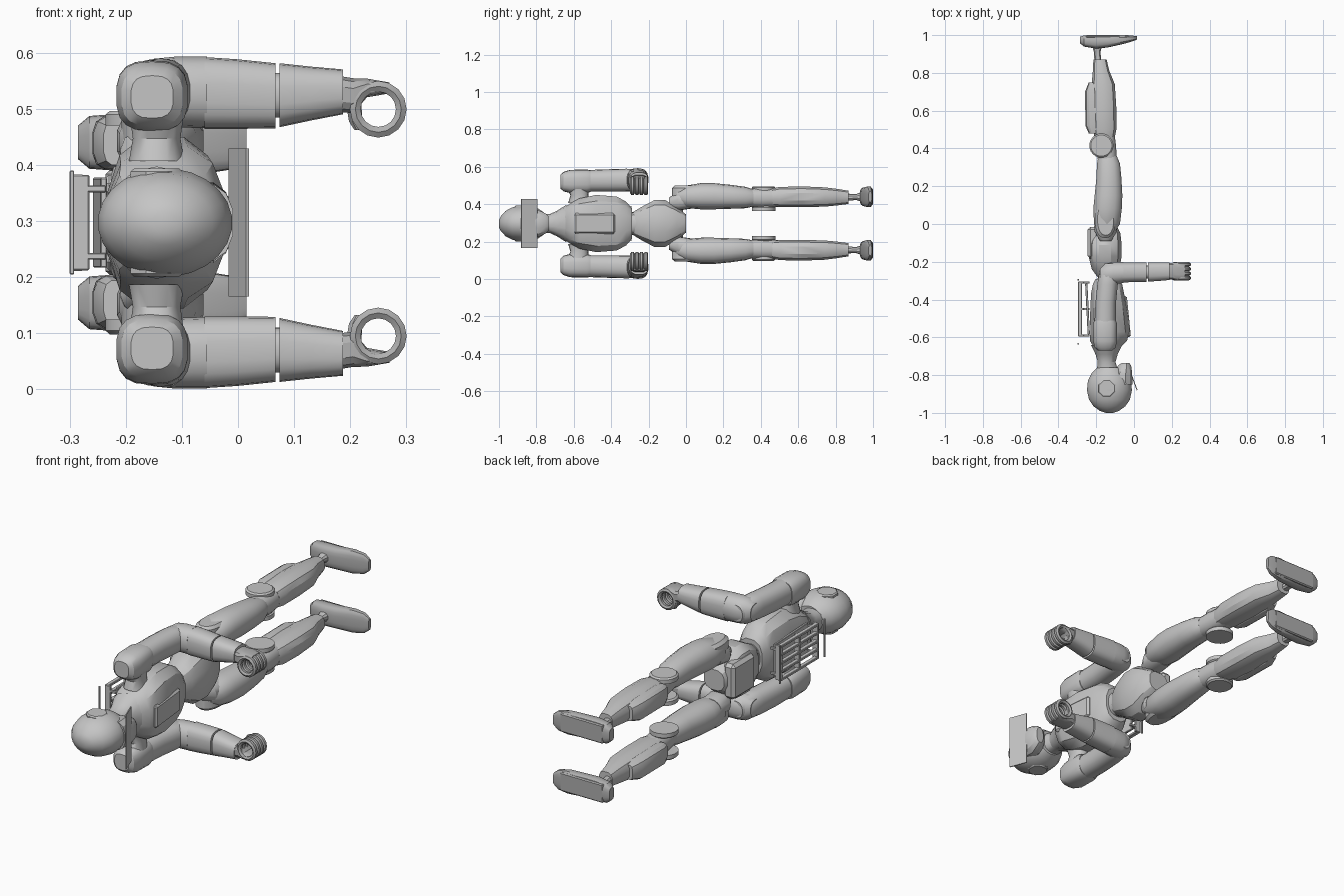
import bpy, bmesh, math
from mathutils import Vector

cube = bpy.data.objects.get("Cube")
if cube:
    bpy.data.objects.remove(cube, do_unlink=True)

# All part sizes are in hundredths; z is measured from the body's mid-plane.
UNIT = 0.01
MID = 29.7


def material(name, value):
    mat = bpy.data.materials.new(name)
    mat.use_nodes = True
    colour = (value, value, value, 1)
    mat.diffuse_color = colour
    mat.node_tree.nodes["Principled BSDF"].inputs["Base Color"].default_value = colour
    return mat


SHELL = material("light grey shell", 0.56)
DARK = material("mid grey grip", 0.43)


def finish(bm, name, mat, side=1, angle=30):
    """Scale, optionally mirror across the mid-plane, and link the part."""
    for v in bm.verts:
        v.co = Vector((v.co.x, v.co.y, MID + side * v.co.z)) * UNIT
    bmesh.ops.recalc_face_normals(bm, faces=bm.faces)
    mesh = bpy.data.meshes.new(name)
    bm.to_mesh(mesh)
    bm.free()
    mesh.materials.append(mat)
    obj = bpy.data.objects.new(name, mesh)
    bpy.context.collection.objects.link(obj)
    bpy.ops.object.select_all(action='DESELECT')
    obj.select_set(True)
    bpy.context.view_layer.objects.active = obj
    bpy.ops.object.shade_smooth_by_angle(angle=math.radians(angle))
    return obj


def loft(name, axis, sections, side=1, sides=18, power=2.3, mat=SHELL):
    """Skin rounded cross-sections (position, centre a, centre b, radius a, radius b)."""
    order = {'x': (0, 1, 2), 'y': (1, 0, 2), 'z': (2, 0, 1)}[axis]
    bm = bmesh.new()
    rings = []
    for t, a, b, ra, rb in sections:
        ring = []
        for i in range(sides):
            ang = math.tau * (i + 0.5) / sides
            c, s = math.cos(ang), math.sin(ang)
            co = [0, 0, 0]
            co[order[0]] = t
            co[order[1]] = a + ra * math.copysign(abs(c) ** (2 / power), c)
            co[order[2]] = b + rb * math.copysign(abs(s) ** (2 / power), s)
            ring.append(bm.verts.new(co))
        rings.append(ring)
    for low, high in zip(rings, rings[1:]):
        for i in range(sides):
            j = (i + 1) % sides
            bm.faces.new((low[i], low[j], high[j], high[i]))
    bm.faces.new(rings[0])
    bm.faces.new(rings[-1])
    return finish(bm, name, mat, side)


def disc(name, x, y, z, radius, depth, side=1, sides=20, mat=SHELL):
    """Short round plate with a softened rim, facing sideways."""
    rim = radius * 0.88
    return loft(name, 'z', [(z - depth, x, y, radius, radius),
                            (z + depth * 0.5, x, y, radius, radius),
                            (z + depth, x, y, rim, rim)], side, sides, 2, mat)


def box(name, x, y, z, size, tilt=0, bevel=0.2, side=1, mat=SHELL):
    bm = bmesh.new()
    bmesh.ops.create_cube(bm, size=1)
    bmesh.ops.scale(bm, vec=size, verts=bm.verts)
    if bevel:
        bmesh.ops.bevel(bm, geom=bm.edges[:], offset=bevel, segments=1, affect='EDGES')
    for v in bm.verts:
        c, s = math.cos(tilt), math.sin(tilt)
        v.co = (x + c * v.co.x - s * v.co.y, y + s * v.co.x + c * v.co.y, z + v.co.z)
    return finish(bm, name, mat, side)


def finger(name, x, y, z, major, minor, side):
    """Curled finger: a closed ring around the y axis."""
    bm = bmesh.new()
    count, inner = 16, 6
    rings = []
    for i in range(count):
        a = math.tau * i / count
        ring = []
        for k in range(inner):
            b = math.tau * (k + 0.5) / inner
            r = major + minor * math.cos(b)
            ring.append(bm.verts.new((x + r * math.cos(a), y + minor * 1.1 * math.sin(b),
                                      z + r * math.sin(a))))
        rings.append(ring)
    for i in range(count):
        p, q = rings[i], rings[(i + 1) % count]
        for k in range(inner):
            m = (k + 1) % inner
            bm.faces.new((p[k], p[m], q[m], q[k]))
    finish(bm, name, DARK, side)


# Head, jaw and brim
loft("helmet", 'y', [(-100, -13, 0, 2, 2), (-99, -13, 0, 5, 4), (-96.5, -13, 0, 8.5, 6.8),
                     (-93, -13, 0, 10.9, 8.7), (-88, -13, 0, 12, 9.7), (-83, -13, 0, 11.5, 9.4),
                     (-79, -13, 0, 9.5, 8), (-76, -13, 0, 6.5, 6)], sides=24, power=2)
loft("jaw_guard", 'y', [(-85, -6, 0, 5.3, 7), (-79, -6, 0, 5.2, 7.4),
                        (-75, -5, 0, 3.6, 5.5), (-73.5, -4.5, 0, 2, 4)], sides=12)
box("visor_brim", 0.1, -83.8, 0, (0.5, 9, 26.4), tilt=0.36, bevel=0)
loft("neck", 'y', [(-79, -14, 0, 6, 5.5), (-73, -14.5, 0, 4.8, 5), (-69, -14.5, 0, 6, 6.8),
                   (-64, -14.5, 0, 8.5, 10)], sides=14)

# Torso: faceted chest, waist and pelvis
loft("chest", 'y', [(-66, -14.5, 0, 6.5, 8), (-62, -13.5, 0, 10, 11), (-57, -12.7, 0, 10.7, 13.8),
                    (-48, -13.3, 0, 10.2, 15.7), (-37, -14, 0, 9, 14.8),
                    (-32, -14, 0, 8, 12), (-29, -14, 0, 6.5, 8.5)], sides=12, power=2.6)
box("breast_plate", -3.8, -49, 0, (2.2, 22, 11), tilt=0.1, bevel=0.9)
loft("waist", 'y', [(-31, -14, 0, 5.5, 6.6), (-26, -14, 0, 5, 5.6), (-21, -14.5, 0, 6.5, 7.5)])
loft("pelvis", 'y', [(-28, -14.5, 0, 5, 6.5), (-24, -15, 0, 7.5, 9), (-17, -15.3, 0, 9, 12.8),
                     (-11, -15.3, 0, 9, 12.8), (-5, -15, 0, 8, 9), (0, -15, 0, 5.5, 5)],
     sides=12, power=2.6)
box("rear_hip_plate", -21.5, -10, 0, (6, 17, 17), bevel=1.5)

# Back rack: mounting panel, slats and end bars
box("rack_panel", -24.6, -45, 0, (1.2, 27, 16), tilt=0.05)
for i in range(5):
    box(f"rack_slat_{i}", -28.6, -45, -8 + 4 * i, (2, 29, 1.2))
for y in (-59, -45, -31):
    box("rack_end_bar", -28, y, 0, (3, 1.2, 17))
    for z in (-6, 6):
        box("rack_post", -25.5, y, z, (4, 1.2, 1.2))
for y in (-63.5, -29.5):
    box("rack_rod", -29.6, y, 0, (0.8, 0.8, 18.5), bevel=0.15)

# Limbs, built once for each side
for label, s in (("left", 1), ("right", -1)):
    disc(label + "_ear_cap", -14.5, -87, 8.6, 5, 1, s, sides=8)

    # Arm reaching forward, with a bent elbow
    loft(label + "_shoulder_joint", 'z', [(11, -14.5, -57, 5, 6), (15, -14.5, -57, 4.3, 4.8),
                                          (20, -14.5, -58, 5, 6)], s)
    loft(label + "_shoulder_cap", 'y', [(-67, -15.3, 22.4, 3.8, 3.8), (-65.5, -15.3, 22.4, 5.5, 5.2),
                                        (-62, -15.3, 22.5, 6.4, 6.2), (-53, -15.3, 22.6, 6.4, 6.3),
                                        (-51, -15.3, 22.7, 5.8, 5.8)], s, power=2.8)
    loft(label + "_upper_arm", 'y', [(-53, -15.3, 22.8, 5.7, 5.8), (-42, -15, 23, 5.5, 6),
                                     (-32, -14, 23.2, 5.5, 6.1), (-25, -13, 23.2, 5.4, 5.9),
                                     (-21, -12, 23.2, 3.5, 4)], s)
    loft(label + "_elbow", 'x', [(-18, -27, 23.2, 3.5, 4), (-15, -26.5, 23.3, 5.6, 5.9),
                                 (-11, -26, 23.3, 6, 6.3), (-5.5, -25.7, 23.2, 5.6, 6.4)], s)
    loft(label + "_forearm", 'x', [(-6, -25.6, 23.1, 5.4, 6.4), (0, -25.5, 22.9, 5.3, 6.2),
                                   (6.7, -25.5, 22.6, 5.2, 5.8)], s, power=2.8)
    loft(label + "_wrist_core", 'x', [(6, -25.5, 22.7, 3.5, 4), (9, -25.5, 22.7, 3.5, 4)], s)
    loft(label + "_gauntlet", 'x', [(7.4, -25.4, 22.7, 5.2, 5.7), (13, -25.2, 23, 5, 4.8),
                                    (18.7, -25, 23.3, 4.7, 4)], s, power=2.8)
    loft(label + "_palm", 'x', [(17.5, -25, 23, 4.2, 3.3), (20.5, -25, 22.6, 4.6, 3.2),
                                (23, -25, 24, 4.6, 1.7), (27, -25, 24, 4.2, 1)],
         s, sides=12, power=3, mat=DARK)
    for i in range(4):
        finger(f"{label}_finger_{i}", 25, -28.6 + 2.4 * i, 20.2, 4.1, 1.1, s)
    loft(label + "_thumb", 'z', [(16.5, 21.5, -22, 0.8, 1), (18, 21, -22, 1.3, 1.5),
                                 (22, 20.5, -22.5, 1.5, 1.8)], s, sides=8, mat=DARK)

    # Leg
    loft(label + "_hip_ball", 'y', [(-9, -15, 11, 3, 3), (-4, -15, 12, 6, 5), (3, -15, 13, 6, 5)], s)
    loft(label + "_hip_plate", 'z', [(13, -15.2, 2.5, 5.6, 10), (19, -15.2, 2.5, 5.6, 10),
                                     (20.3, -15, 2.5, 4.3, 8.5)], s)
    loft(label + "_thigh", 'y', [(-5, -14.5, 14, 4, 3.5), (0, -14.3, 14.3, 7, 6),
                                 (8, -14, 14.6, 7.7, 7), (15, -13.5, 14.6, 7.5, 7),
                                 (24, -13.3, 14.3, 6.8, 6.4), (32, -13.5, 13.9, 6.2, 5.7),
                                 (36, -14, 13.7, 5, 4.6)], s, sides=14)
    loft(label + "_knee", 'y', [(33, -14, 13.7, 5, 4.8), (41, -15, 13.7, 5.6, 5.4),
                                (50, -16, 13.9, 5.5, 5)], s)
    for z in (8, 18.6):
        disc(label + "_knee_disc", -17.3, 41.5, z, 6.4, 1.3, s)
    loft(label + "_shin", 'y', [(46, -15.5, 14, 5.5, 4.8), (50, -15.5, 14.2, 6.3, 5.5),
                                (62, -16, 14.3, 6.8, 5.7), (74, -16.3, 14.2, 6.3, 5.3),
                                (81, -17.4, 14.1, 4.5, 4.5), (87, -18, 14, 3.6, 3.6)],
         s, sides=12, power=2.6)
    loft(label + "_calf_pack", 'y', [(48, -21.5, 14.2, 2.5, 4), (52, -22, 14.2, 3.8, 4.8),
                                     (70, -22.5, 14.2, 3.5, 4.8), (75, -22, 14.2, 2, 3.6)],
         s, sides=12, power=3)
    loft(label + "_ankle", 'y', [(85, -19, 14, 2, 2), (91, -19.5, 14.2, 1.8, 1.6),
                                 (95, -19.5, 14.2, 3, 3)], s, sides=10)
    loft(label + "_foot", 'x', [(-28.5, 97.4, 14.3, 1.8, 3), (-26.5, 96.9, 14.3, 3, 4.7),
                                (-20, 96.4, 14.3, 3.6, 5.2), (-14, 96.7, 14.3, 3.3, 5.2),
                                (-6, 97.6, 14.3, 2.4, 5.6), (-1, 98.2, 14.3, 1.6, 4.8),
                                (1.5, 98.5, 14.3, 0.9, 2.8)], s, power=3, mat=DARK)
    box(label + "_sole", -14, 99.2, 14.3, (23, 1.6, 9), bevel=0.5, mat=DARK, side=s)
